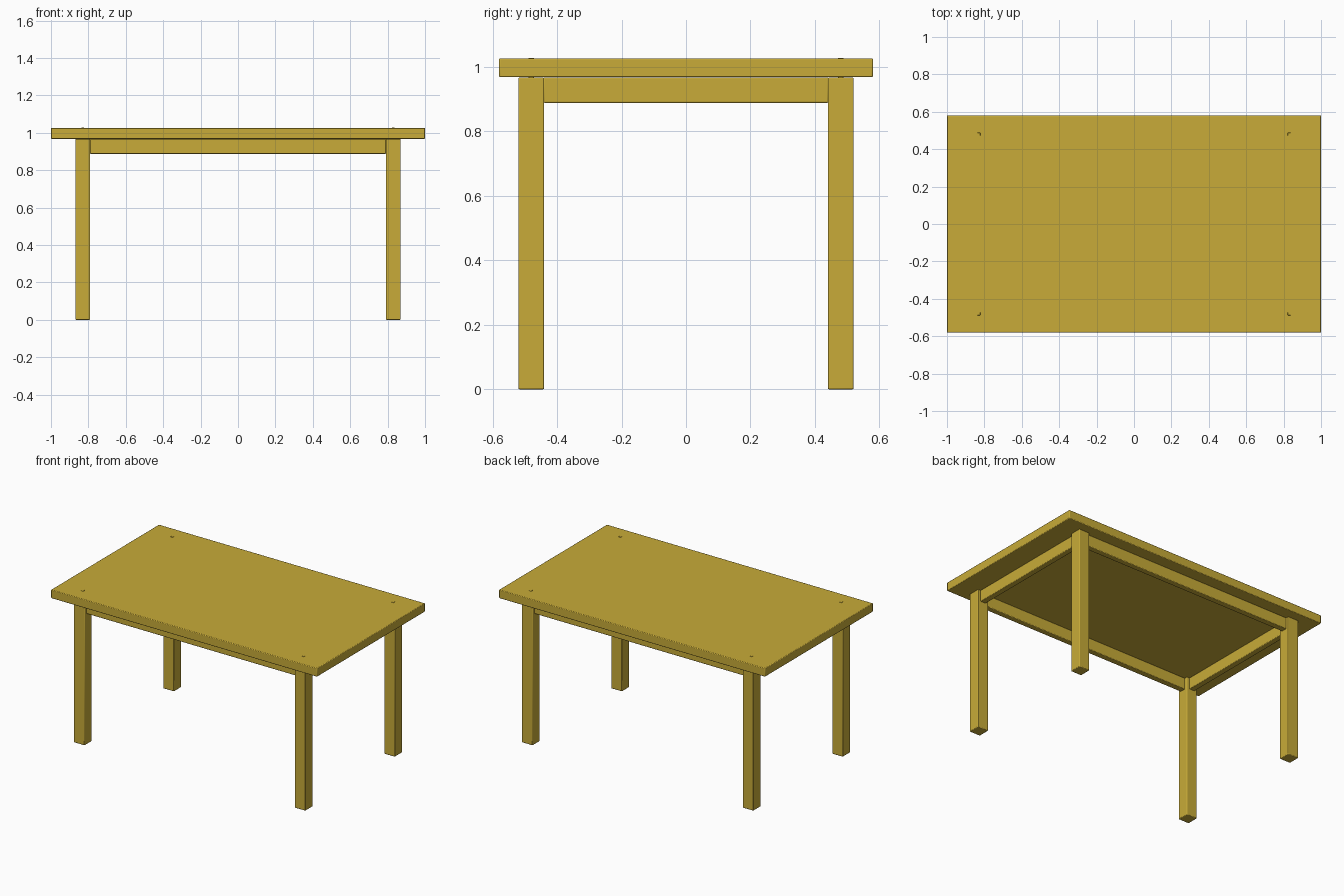
import bpy

if "Cube" in bpy.data.objects:
    bpy.data.objects.remove(bpy.data.objects["Cube"])

wood = bpy.data.materials.new("wood")
wood.diffuse_color = (0.58, 0.41, 0.04, 1)
wood.use_nodes = True
wood.node_tree.nodes["Principled BSDF"].inputs["Base Color"].default_value = wood.diffuse_color


def box(name, lo, hi, bevel=0.004):
    size = [b - a for a, b in zip(lo, hi)]
    bpy.ops.mesh.primitive_cube_add(size=1, location=[(a + b) / 2 for a, b in zip(lo, hi)])
    ob = bpy.context.object
    ob.name = name
    ob.scale = size
    bpy.ops.object.transform_apply(location=False, rotation=False, scale=True)
    ob.data.materials.append(wood)
    mod = ob.modifiers.new("bevel", "BEVEL")
    mod.width = bevel
    mod.segments = 2
    bpy.ops.object.shade_smooth_by_angle()
    return ob


# Tabletop
box("tabletop", (-1, -0.58, 0.968), (1, 0.58, 1.026))

# Legs, each with a small peg showing through the top
for sx, xn in ((-1, "left"), (1, "right")):
    for sy, yn in ((-1, "front"), (1, "back")):
        x, y = sx * 0.83, sy * 0.48
        box(f"{yn}_{xn}_leg", (x - 0.04, y - 0.04, 0), (x + 0.04, y + 0.04, 0.967))
        box(f"{yn}_{xn}_peg", (x - 0.008, y - 0.008, 0.96), (x + 0.008, y + 0.008, 1.028), 0.001)

# Aprons between the legs
t = 0.02
for s, n in ((-1, "front"), (1, "back")):
    box(f"{n}_apron", (-0.792, s * 0.48 - t, 0.888), (0.792, s * 0.48 + t, 0.967))
for s, n in ((-1, "left"), (1, "right")):
    box(f"{n}_apron", (s * 0.83 - t, -0.442, 0.888), (s * 0.83 + t, 0.442, 0.967))
